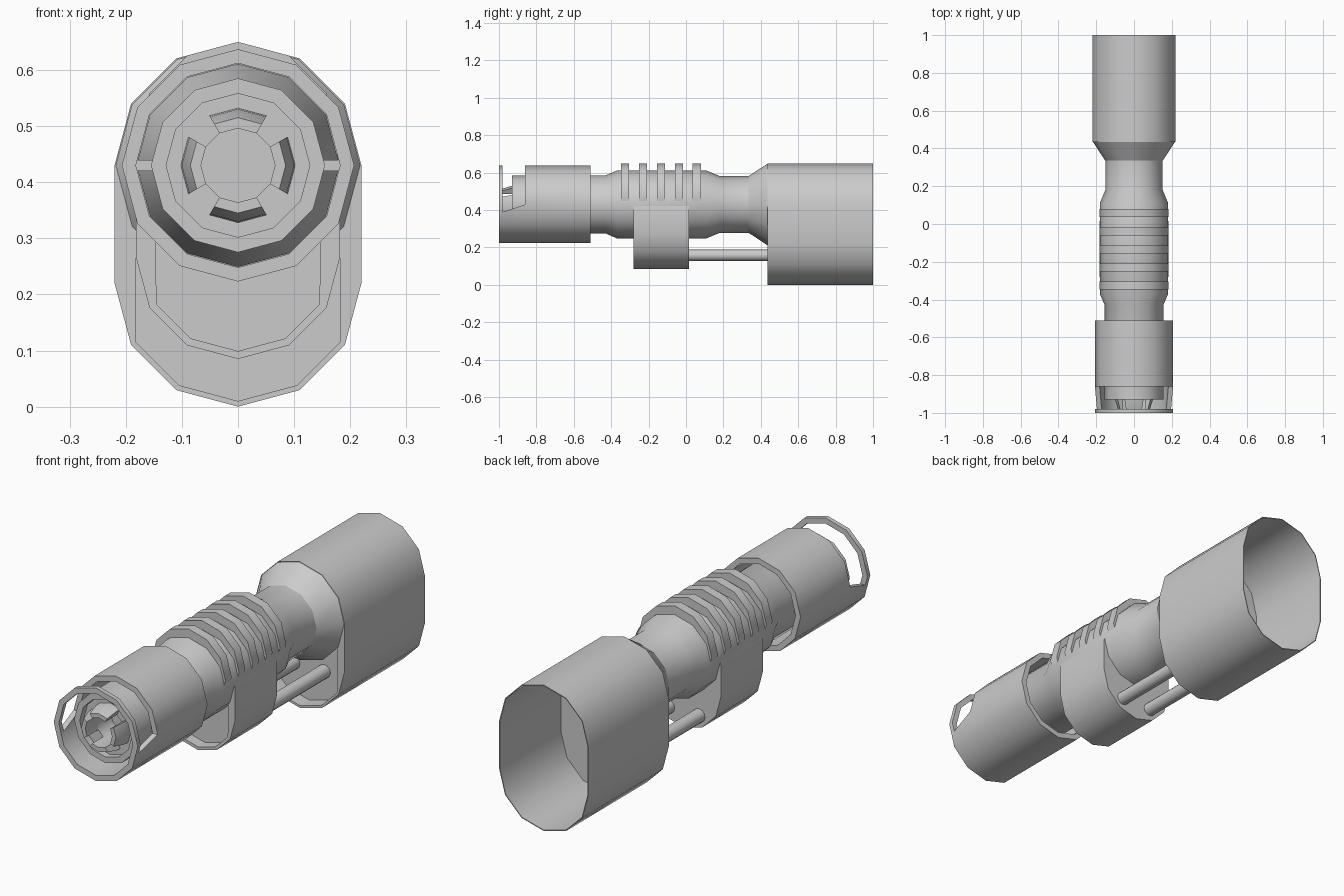
import bpy, bmesh, math

if "Cube" in bpy.data.objects:
    bpy.data.objects.remove(bpy.data.objects["Cube"])

AXIS = 0.43  # height of the main tube axis


def oval(r, zt=AXIS, zb=None, clip=9.0):
    """Twelve-sided ring, stretched between two centre heights."""
    zb = zt if zb is None else zb
    pts = []
    for start, zc in ((0, zt), (180, zb)):
        for i in range(7):
            a = math.radians(start + i * 30)
            x = max(-clip, min(clip, r * math.cos(a)))
            pts.append((x, zc + r * math.sin(a)))
    return pts


def loft(name, sections, closed=False):
    """Skin a list of (y, outline) sections; cap the ends or join them."""
    bm = bmesh.new()
    rings = [[bm.verts.new((x, y, z)) for x, z in pts] for y, pts in sections]
    n = len(rings[0])
    pairs = list(zip(rings, rings[1:]))
    if closed:
        pairs.append((rings[-1], rings[0]))
    else:
        bm.faces.new(rings[0])
        bm.faces.new(rings[-1][::-1])
    for a, b in pairs:
        for i in range(n):
            j = (i + 1) % n
            bm.faces.new((a[i], a[j], b[j], b[i]))
    bmesh.ops.remove_doubles(bm, verts=bm.verts, dist=1e-5)
    bmesh.ops.recalc_face_normals(bm, faces=bm.faces)
    me = bpy.data.meshes.new(name)
    bm.to_mesh(me)
    bm.free()
    ob = bpy.data.objects.new(name, me)
    bpy.context.collection.objects.link(ob)
    return ob


def smooth(ob):
    bpy.ops.object.select_all(action='DESELECT')
    ob.select_set(True)
    bpy.context.view_layer.objects.active = ob
    bpy.ops.object.shade_smooth_by_angle(angle=math.radians(32))
    return ob


def rect(x0, x1, z0, z1):
    return [(x0, z0), (x1, z0), (x1, z1), (x0, z1)]


# Main tube with bored muzzle, thick middle and flared rear
profile = [(-0.80, 0.066), (-0.90, 0.066), (-0.90, 0.128), (-0.93, 0.128),
           (-0.93, 0.155), (-0.43, 0.155), (-0.37, 0.181), (0.11, 0.181),
           (0.18, 0.152), (0.335, 0.152), (0.437, 0.219)]
smooth(loft("main_tube", [(y, oval(r)) for y, r in profile]))

# Four tapered prongs around the bore
for k in range(4):
    angles = [math.radians(k * 90 + d) for d in (-30, 0, 30)]

    def slice_pts(ro, ri):
        run = [(ro, a) for a in angles] + [(ri, a) for a in reversed(angles)]
        return [(r * math.cos(a), AXIS + r * math.sin(a)) for r, a in run]

    smooth(loft(f"muzzle_prong_{k + 1}", [(-0.90, slice_pts(0.102, 0.066)),
                                          (-0.93, slice_pts(0.100, 0.066)),
                                          (-0.98, slice_pts(0.085, 0.066))]))

# Open front sleeve, with the upper half cut away behind its front hoop
sleeve = loft("front_sleeve", [(-1.0, oval(0.207)), (-0.51, oval(0.207)),
                               (-0.51, oval(0.182)), (-1.0, oval(0.182))], closed=True)
bm = bmesh.new()
cut = [(-0.98, 0.39), (-0.86, 0.43), (-0.86, 0.72), (-0.98, 0.72)]
face = bm.faces.new([bm.verts.new((-0.3, y, z)) for y, z in cut])
ext = bmesh.ops.extrude_face_region(bm, geom=[face])
bmesh.ops.translate(bm, vec=(0.6, 0, 0),
                    verts=[g for g in ext["geom"] if isinstance(g, bmesh.types.BMVert)])
bmesh.ops.recalc_face_normals(bm, faces=bm.faces)
me = bpy.data.meshes.new("window_cutter")
bm.to_mesh(me)
bm.free()
cutter = bpy.data.objects.new("window_cutter", me)
bpy.context.collection.objects.link(cutter)
cutter.hide_render = True
bpy.context.view_layer.objects.active = sleeve
mod = sleeve.modifiers.new("window", 'BOOLEAN')
mod.operation = 'DIFFERENCE'
mod.solver = 'EXACT'
mod.object = cutter
bpy.ops.object.modifier_apply(modifier=mod.name)
bpy.data.objects.remove(cutter, do_unlink=True)
smooth(sleeve)

# Side struts holding the sleeve on the tube
for s, side in ((-1, "left"), (1, "right")):
    x0, x1 = sorted((s * 0.15, s * 0.19))
    loft(f"sleeve_strut_{side}", [(-0.83, rect(x0, x1, 0.42, 0.44)),
                                  (-0.54, rect(x0, x1, 0.42, 0.44))])

# Cooling fins, raised above the tube
for i in range(5):
    y = -0.348 + i * 0.096
    smooth(loft(f"cooling_fin_{i + 1}", [(y, oval(0.182, 0.468)), (y + 0.043, oval(0.182, 0.468))]))

# Lower block with a recessed front
block_out, block_in = oval(0.182, AXIS - 0.02, 0.267), oval(0.168, AXIS - 0.02, 0.267, 0.146)
smooth(loft("lower_block", [(-0.23, block_in), (-0.28, block_in),
                            (-0.28, block_out), (0.015, block_out)]))

# Twin rods between block and housing
for s, side in ((-1, "left"), (1, "right")):
    ring = [(s * 0.075 + 0.03 * math.cos(i * math.pi / 6), 0.158 + 0.03 * math.sin(i * math.pi / 6))
            for i in range(12)]
    smooth(loft(f"rod_{side}", [(0.0, ring), (0.51, ring)]))

# Rear housing: recessed front, hollow open back
out = oval(0.22, AXIS, 0.22)
front_in = oval(0.21, AXIS, 0.22, 0.182)
back_in = oval(0.216, AXIS, 0.22)
smooth(loft("rear_housing", [(0.50, front_in), (0.435, front_in), (0.435, out),
                             (1.0, out), (1.0, back_in), (0.57, back_in)]))
